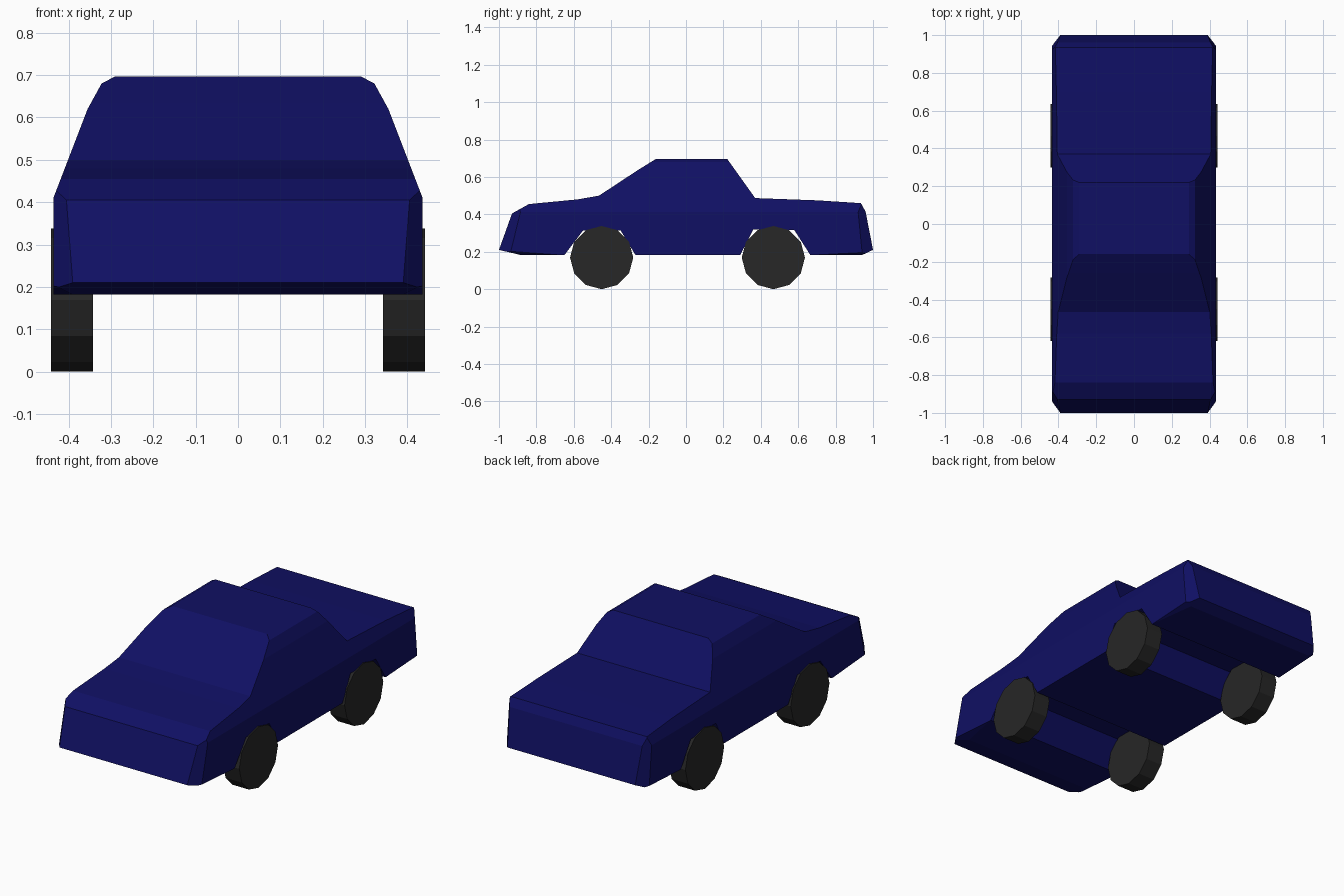
import bpy, bmesh, math
from mathutils import Vector

if "Cube" in bpy.data.objects:
    bpy.data.objects.remove(bpy.data.objects["Cube"])


def material(name, rgb):
    m = bpy.data.materials.new(name)
    m.diffuse_color = (*rgb, 1)
    m.use_nodes = True
    m.node_tree.nodes["Principled BSDF"].inputs["Base Color"].default_value = m.diffuse_color
    return m


BLUE = material("dark blue paint", (0.005, 0.005, 0.125))
BLACK = material("tyre black", (0.02, 0.02, 0.02))


def trim(bm, points):
    """Slice the solid along the plane through three points, on both sides of the car."""
    for side in (1, -1):
        a, b, c = (Vector((x * side, y, z)) for x, y, z in points)
        n = (b - a).cross(c - a).normalized()
        if n.dot(a - Vector((0, 0, 0.3))) < 0:
            n = -n
        bmesh.ops.bisect_plane(bm, geom=bm.verts[:] + bm.edges[:] + bm.faces[:],
                               plane_co=a, plane_no=n, clear_outer=True, dist=1e-5)
        bmesh.ops.holes_fill(bm, edges=[e for e in bm.edges if e.is_boundary], sides=0)


# Body: side profile with wheel arches, extruded across the width
HALF = 0.435
profile = [(-1, 0.21), (-0.93, 0.405), (-0.84, 0.455), (-0.58, 0.48), (-0.465, 0.50),
           (-0.26, 0.635), (-0.16, 0.697), (0.22, 0.697), (0.37, 0.487), (0.70, 0.475),
           (0.935, 0.46), (0.96, 0.415), (1, 0.21), (0.94, 0.182), (0.665, 0.182),
           (0.58, 0.315), (0.36, 0.32), (0.29, 0.182), (-0.27, 0.182), (-0.35, 0.315),
           (-0.55, 0.315), (-0.65, 0.182), (-0.88, 0.182)]
bm = bmesh.new()
face = bm.faces.new([bm.verts.new((-HALF, y, z)) for y, z in profile])
new = bmesh.ops.extrude_face_region(bm, geom=[face])["geom"]
bmesh.ops.translate(bm, vec=(2 * HALF, 0, 0),
                    verts=[v for v in new if isinstance(v, bmesh.types.BMVert)])

# Sloping cabin sides and rounded roof edges
section = [(HALF, 0.412), (0.355, 0.62), (0.322, 0.68), (0.29, 0.697)]
for (x0, z0), (x1, z1) in zip(section, section[1:]):
    trim(bm, [(x0, 0, z0), (x1, 0, z1), (x0, 1, z0)])

# Chamfered front and rear corners
trim(bm, [(0.39, -1, 0.21), (HALF, -0.935, 0.21), (0.405, -0.93, 0.405)])
trim(bm, [(0.39, 1, 0.21), (HALF, 0.94, 0.21), (0.405, 0.96, 0.415)])

# Chamfered lower edges at the nose and tail
trim(bm, [(0.39, -0.88, 0.182), (HALF, -0.88, 0.198), (HALF, -0.66, 0.182)])
trim(bm, [(0.40, 0.94, 0.182), (HALF, 0.94, 0.196), (HALF, 0.67, 0.182)])

bmesh.ops.recalc_face_normals(bm, faces=bm.faces[:])
mesh = bpy.data.meshes.new("body")
bm.to_mesh(mesh)
bm.free()
mesh.materials.append(BLUE)
bpy.context.collection.objects.link(bpy.data.objects.new("body", mesh))

# Wheels
for end, y in (("front", -0.451), ("rear", 0.467)):
    for side, sx in (("right", 1), ("left", -1)):
        bpy.ops.mesh.primitive_cylinder_add(vertices=12, radius=0.169, depth=0.099,
                                            location=(sx * 0.392, y, 0.169),
                                            rotation=(0, math.pi / 2, 0))
        wheel = bpy.context.object
        wheel.name = f"{end}_{side}_wheel"
        wheel.data.materials.append(BLACK)
